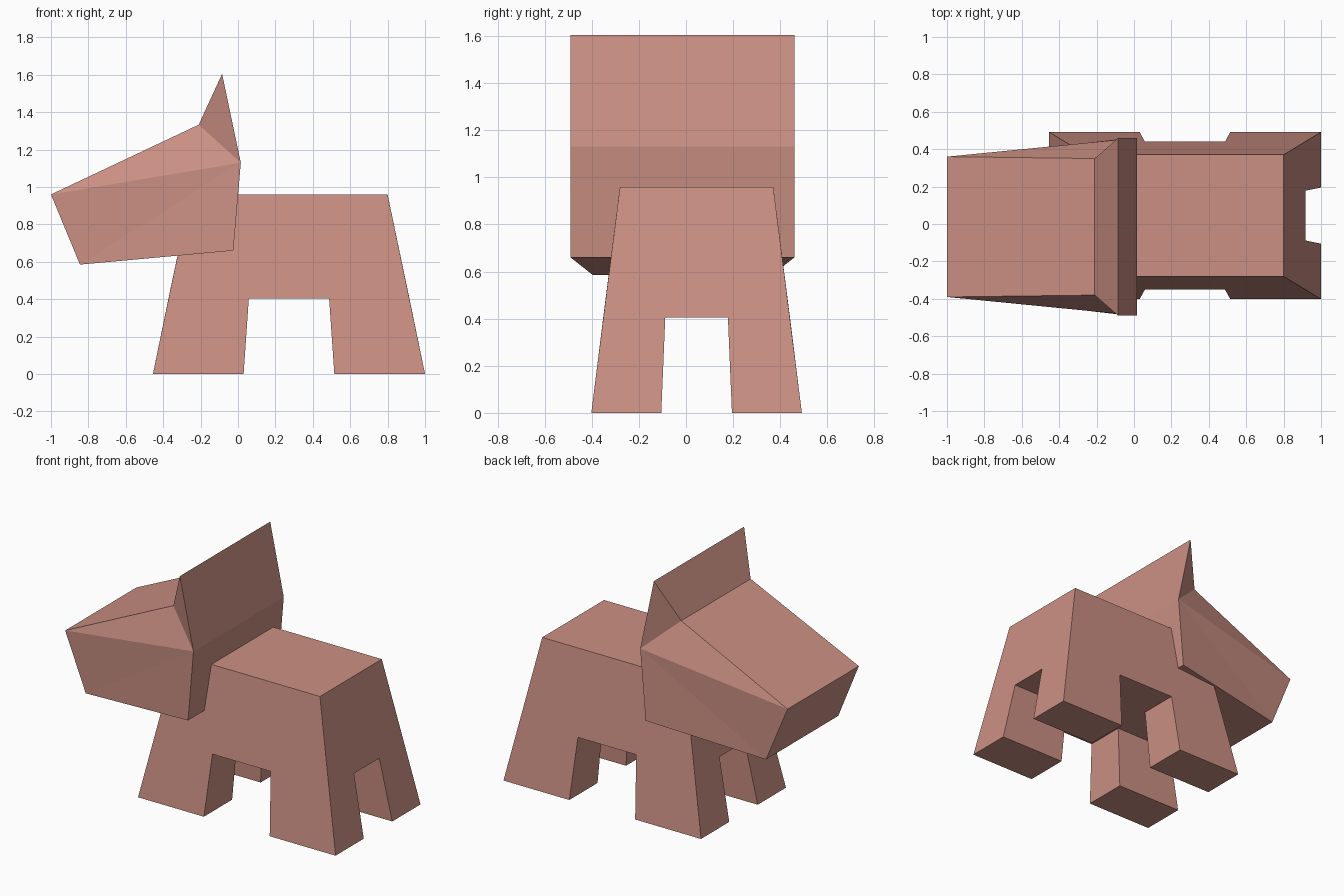
import bpy, bmesh

if "Cube" in bpy.data.objects:
    bpy.data.objects.remove(bpy.data.objects["Cube"])

mat = bpy.data.materials.new("clay")
mat.diffuse_color = (0.60, 0.28, 0.23, 1)
mat.use_nodes = True
mat.node_tree.nodes["Principled BSDF"].inputs["Base Color"].default_value = mat.diffuse_color


def finish(name, bm):
    bmesh.ops.remove_doubles(bm, verts=bm.verts, dist=1e-5)
    bmesh.ops.recalc_face_normals(bm, faces=bm.faces)
    mesh = bpy.data.meshes.new(name)
    bm.to_mesh(mesh)
    bm.free()
    mesh.materials.append(mat)
    obj = bpy.data.objects.new(name, mesh)
    bpy.context.collection.objects.link(obj)
    return obj


# Body with four legs: a tapered 3x3x2 block grid with the cross-shaped gap left out
xs = (-0.7275, -0.2425, 0.2425, 0.7275)
ys = (-0.447, -0.15, 0.15, 0.447)
levels = ((0.0, 1.0, 1.0), (0.405, 0.885, 0.887), (0.96, 0.725, 0.728))  # z, x scale, y scale
cells = {(i, j, 1) for i in range(3) for j in range(3)}
cells |= {(i, j, 0) for i in (0, 2) for j in (0, 2)}

bm = bmesh.new()
for cell in cells:
    for axis in range(3):
        for side in (0, 1):
            neighbour = list(cell)
            neighbour[axis] += 2 * side - 1
            if tuple(neighbour) in cells:
                continue
            a, b = [n for n in range(3) if n != axis]
            quad = []
            for da, db in ((0, 0), (1, 0), (1, 1), (0, 1)):
                c = list(cell)
                c[axis] += side
                c[a] += da
                c[b] += db
                z, sx, sy = levels[c[2]]
                quad.append(bm.verts.new((0.2725 + xs[c[0]] * sx, 0.045 + ys[c[1]] * sy, z)))
            bm.faces.new(quad)
bmesh.ops.remove_doubles(bm, verts=bm.verts, dist=1e-5)
bmesh.ops.dissolve_limit(bm, angle_limit=0.02, verts=bm.verts, edges=bm.edges)
finish("body_and_legs", bm)

# Head with ear crest: side profile (x, z, half width), fanned from the back corner
profile = [(-1.0, 0.96, 0.375), (-0.845, 0.585, 0.38), (-0.025, 0.66, 0.475),
           (0.015, 1.13, 0.475), (-0.085, 1.605, 0.475), (-0.21, 1.333, 0.365)]
bm = bmesh.new()
sides = [[bm.verts.new((x, -0.015 + s * w, z)) for x, z, w in profile] for s in (-1, 1)]
for v in sides:
    for tri in ((0, 1, 3), (1, 2, 3), (0, 3, 5), (5, 3, 4)):
        bm.faces.new([v[n] for n in tri])
for n in range(6):
    m = (n + 1) % 6
    bm.faces.new((sides[0][n], sides[0][m], sides[1][m], sides[1][n]))
finish("head_and_ears", bm)
